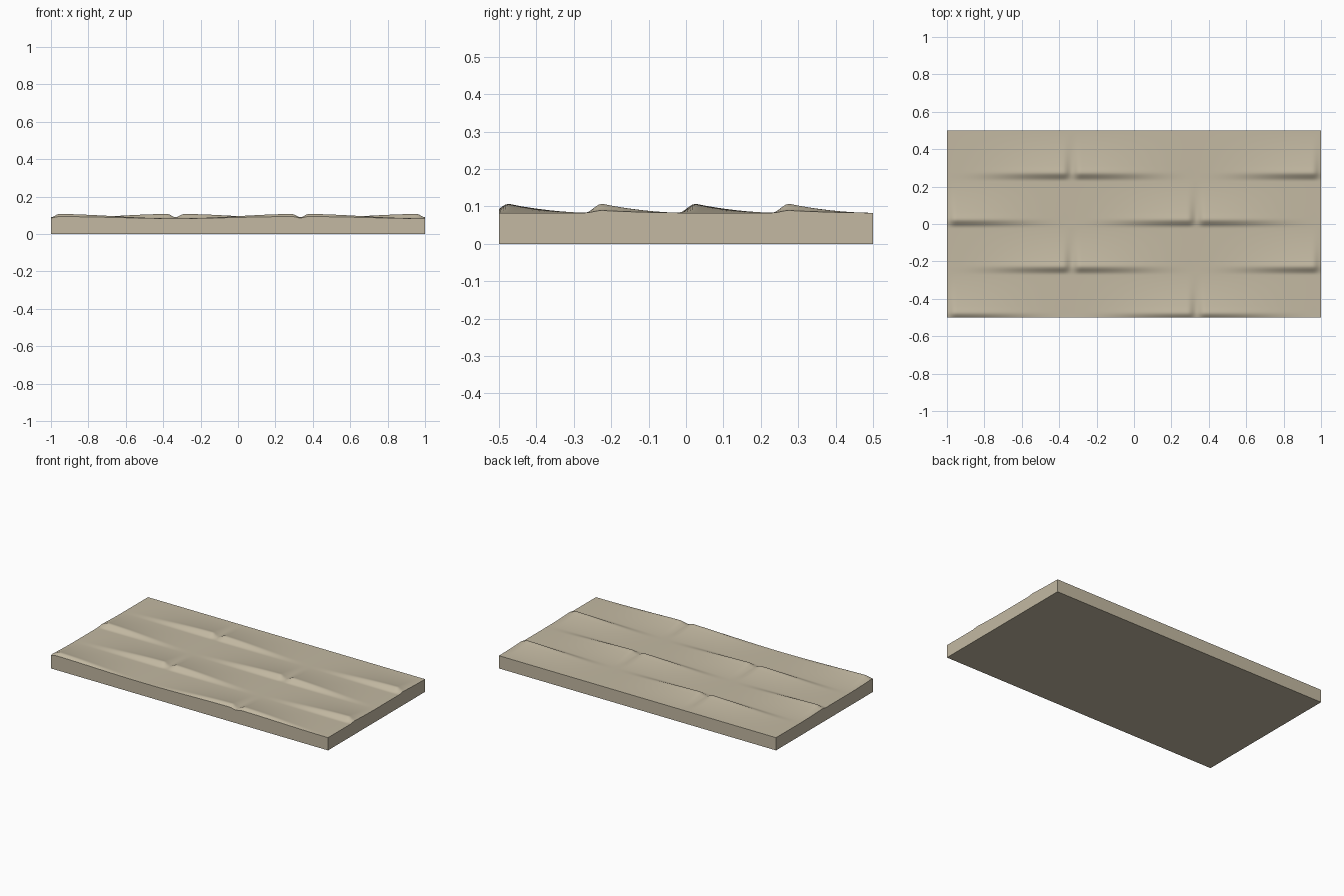
import bpy, bmesh, math

if "Cube" in bpy.data.objects:
    bpy.data.objects.remove(bpy.data.objects["Cube"])

BASE = 0.083      # flat top level
RISE = 0.024      # height of a ripple crest
PITCH = 0.25      # spacing of the rows along y
SPAN = 2 / 3      # half length of a ripple along x
NX, NY = 180, 120


def smooth(t):
    t = max(0.0, min(1.0, t))
    return t * t * (3 - 2 * t)


def row_profile(s):
    """Steep front face, rounded crest at s = 0, long hollow tail behind."""
    if s < 0:
        return smooth(1 + s / 0.045)
    t = min(1.0, s / 0.22)
    ease = smooth(s / 0.03)
    return (1 - t) ** 1.8 * ease + (1 - ease) * (1 - 1.2 * t)


def along(x, centre):
    """Ripple fades to nothing at both ends and has a narrow notch in the middle."""
    d = abs(x - centre)
    if d >= SPAN:
        return 0.0
    notch = 0.25 + 0.75 * smooth(d / 0.045)
    return notch * (0.5 + 0.5 * math.cos(math.pi * d / SPAN))


def height(x, y):
    h = 0.0
    for row in range(4):
        p = row_profile(y - (-0.475 + row * PITCH))
        centres = (-1, 1 / 3) if row % 2 == 0 else (-1 / 3, 1)
        for c in centres:
            h = max(h, p * along(x, c))
    return BASE + RISE * h


# Rippled top surface
bm = bmesh.new()
bmesh.ops.create_grid(bm, x_segments=NX, y_segments=NY, size=1)
for v in bm.verts:
    v.co.y *= 0.5
    v.co.z = height(v.co.x, v.co.y)

# Straight side walls and flat underside
rim = [e for e in bm.edges if e.is_boundary]
walls = bmesh.ops.extrude_edge_only(bm, edges=rim)["geom"]
for v in walls:
    if isinstance(v, bmesh.types.BMVert):
        v.co.z = 0
bottom = [e for e in walls if isinstance(e, bmesh.types.BMEdge) and e.is_boundary]
bmesh.ops.contextual_create(bm, geom=bottom)
bmesh.ops.recalc_face_normals(bm, faces=bm.faces)

mesh = bpy.data.meshes.new("rippled_slab")
bm.to_mesh(mesh)
bm.free()
slab = bpy.data.objects.new("rippled_slab", mesh)
bpy.context.collection.objects.link(slab)

# Sandy stone colour
stone = bpy.data.materials.new("sandy_stone")
stone.diffuse_color = (0.546, 0.485, 0.362, 1)
stone.use_nodes = True
stone.node_tree.nodes["Principled BSDF"].inputs["Base Color"].default_value = stone.diffuse_color
mesh.materials.append(stone)

bpy.context.view_layer.objects.active = slab
slab.select_set(True)
bpy.ops.object.shade_smooth_by_angle(angle=math.radians(40))
